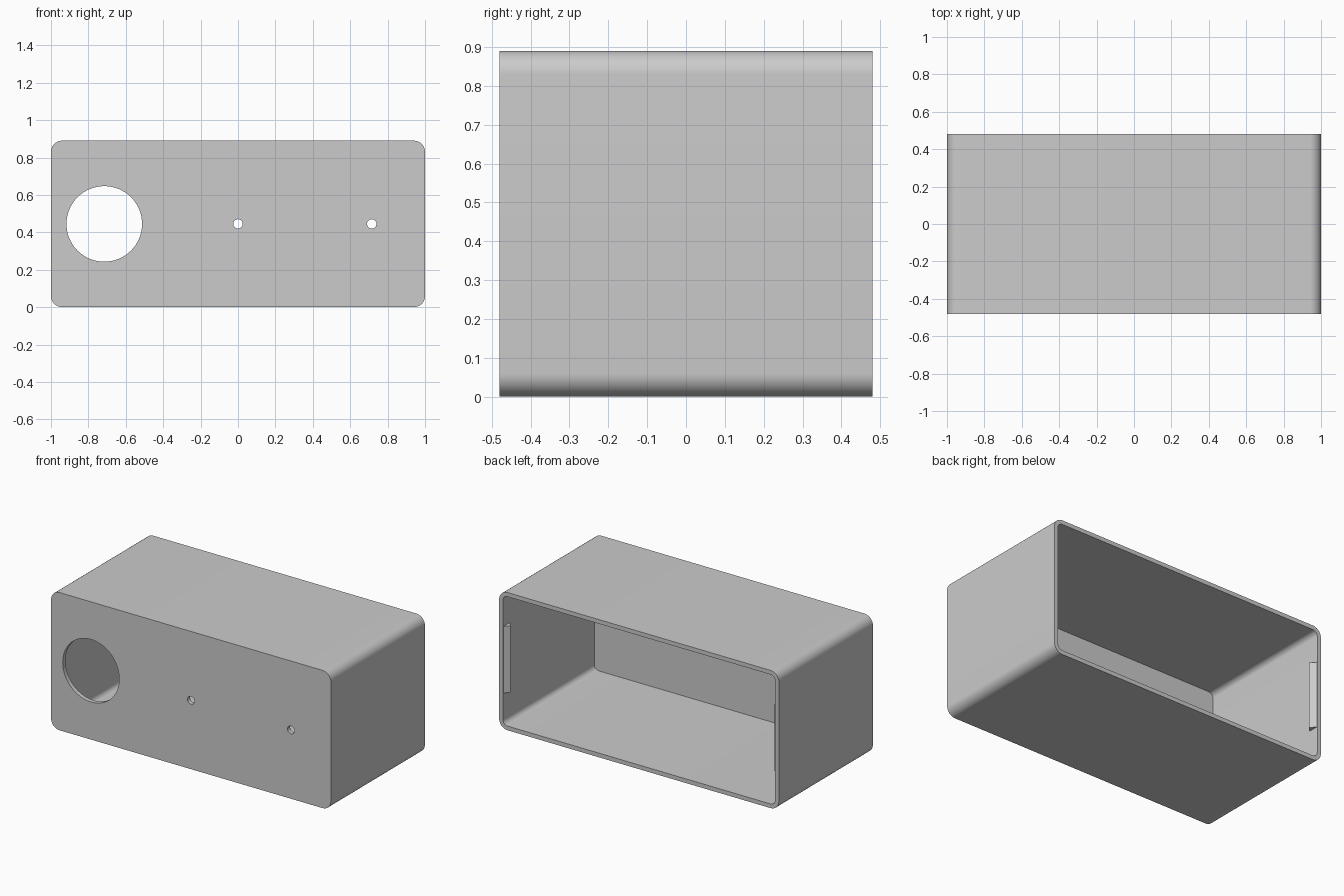
import bpy
import bmesh
from math import cos, sin, pi, radians

W, D, H = 1.0, 0.48, 0.89       # half width, half depth, height
WALL, RADIUS = 0.027, 0.06
MID = H / 2

cube = bpy.data.objects.get("Cube")
if cube:
    bpy.data.objects.remove(cube, do_unlink=True)

grey = bpy.data.materials.new("plain_grey")
grey.use_nodes = True
grey.diffuse_color = (0.6, 0.6, 0.6, 1)
grey.node_tree.nodes["Principled BSDF"].inputs["Base Color"].default_value = (0.6, 0.6, 0.6, 1)


def prism(name, points, offset):
    """Extrude a closed loop of 3D points along an offset."""
    bm = bmesh.new()
    face = bm.faces.new([bm.verts.new(p) for p in points])
    top = bmesh.ops.extrude_face_region(bm, geom=[face])["geom"]
    bmesh.ops.translate(bm, vec=offset, verts=[v for v in top if isinstance(v, bmesh.types.BMVert)])
    bmesh.ops.recalc_face_normals(bm, faces=bm.faces)
    mesh = bpy.data.meshes.new(name)
    bm.to_mesh(mesh)
    bm.free()
    mesh.materials.append(grey)
    obj = bpy.data.objects.new(name, mesh)
    bpy.context.collection.objects.link(obj)
    return obj


def rounded_rect(inset, y, steps=12):
    """Rounded rectangle in the xz plane, inset from the outer shell."""
    r = RADIUS - inset
    points = []
    for quarter, (sx, sz) in enumerate([(1, 1), (-1, 1), (-1, -1), (1, -1)]):
        for i in range(steps + 1):
            a = (quarter + i / steps) * pi / 2
            points.append((sx * (W - RADIUS) + r * cos(a), y,
                           MID + sz * (MID - RADIUS) + r * sin(a)))
    return points


def circle(x, radius, y, count=64):
    return [(x + radius * cos(2 * pi * i / count), y,
             MID + radius * sin(2 * pi * i / count)) for i in range(count)]


# Shell, open at the back, with three holes through the front panel
shell = prism("enclosure_shell", rounded_rect(0, -D), (0, 2 * D, 0))
cutters = [prism("cavity_cutter", rounded_rect(WALL, -D + WALL), (0, 2 * D, 0))]
for x, radius in [(-0.715, 0.202), (0, 0.025), (0.715, 0.025)]:
    cutters.append(prism("hole_cutter", circle(x, radius, -D - 0.1), (0, 0.2, 0)))

bpy.context.view_layer.objects.active = shell
for cutter in cutters:
    cutter.hide_render = True
    mod = shell.modifiers.new("cut", "BOOLEAN")
    mod.operation = "DIFFERENCE"
    mod.solver = "EXACT"
    mod.object = cutter
    bpy.ops.object.modifier_apply(modifier=mod.name)
    bpy.data.objects.remove(cutter, do_unlink=True)

bpy.ops.object.select_all(action="DESELECT")
shell.select_set(True)
bpy.ops.object.shade_smooth_by_angle(angle=radians(30))

# Triangular snap ridges on the side walls, just inside the back opening
for side, label in [(1, "left"), (-1, "right")]:
    inner = W - WALL
    profile = [(side * (inner + 0.002), D - 0.002, MID - 0.215),
               (side * (inner - 0.03), D - 0.037, MID - 0.215),
               (side * (inner + 0.002), D - 0.072, MID - 0.215)]
    prism(label + "_snap_ridge", profile, (0, 0, 0.43))
